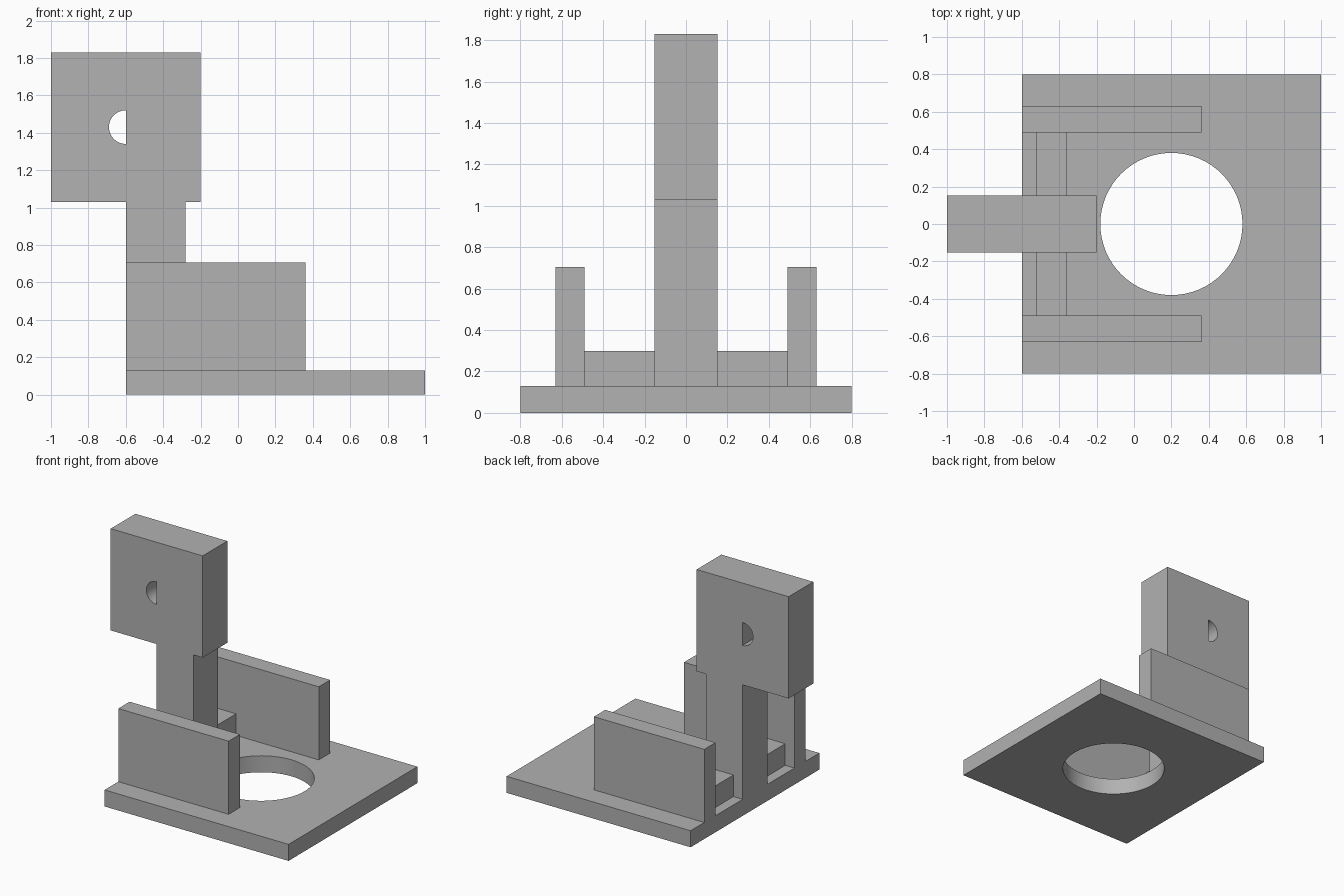
import bpy, bmesh
from math import sin, cos, pi, radians

if "Cube" in bpy.data.objects:
    bpy.data.objects.remove(bpy.data.objects["Cube"], do_unlink=True)

# One plain grey for the whole bracket
grey = bpy.data.materials.new("plain_grey")
grey.use_nodes = True
colour = (0.445, 0.445, 0.445, 1)
grey.diffuse_color = colour
grey.node_tree.nodes["Principled BSDF"].inputs["Base Color"].default_value = colour


def arc(cx, cy, r, start, end, steps):
    angles = [start + (end - start) * i / steps for i in range(steps + 1)]
    return [(cx + r * cos(a), cy + r * sin(a)) for a in angles]


def rect(x0, x1, y0, y1):
    return [(x0, y0), (x1, y0), (x1, y1), (x0, y1)]


def plate(name, loops, thickness, location=(0, 0, 0), tilt=0):
    """Extrude a filled outline; any further loops become holes."""
    curve = bpy.data.curves.new(name, 'CURVE')
    curve.dimensions = '2D'
    curve.fill_mode = 'BOTH'
    curve.extrude = thickness / 2
    for points in loops:
        spline = curve.splines.new('POLY')
        spline.points.add(len(points) - 1)
        for p, (x, y) in zip(spline.points, points):
            p.co = (x, y, 0, 1)
        spline.use_cyclic_u = True
    obj = bpy.data.objects.new(name, curve)
    bpy.context.collection.objects.link(obj)
    obj.location = location
    obj.rotation_euler.x = tilt
    bpy.ops.object.select_all(action='DESELECT')
    obj.select_set(True)
    bpy.context.view_layer.objects.active = obj
    bpy.ops.object.convert(target='MESH')
    obj = bpy.context.object
    obj.name = name
    # Weld caps to walls so the solid is closed
    bm = bmesh.new()
    bm.from_mesh(obj.data)
    bmesh.ops.remove_doubles(bm, verts=bm.verts, dist=1e-5)
    bmesh.ops.recalc_face_normals(bm, faces=bm.faces)
    bm.to_mesh(obj.data)
    bm.free()
    obj.data.materials.clear()
    obj.data.materials.append(grey)
    bpy.ops.object.shade_smooth_by_angle(angle=radians(30))
    return obj


BASE = 0.13

# Base plate with a round opening
opening = arc(0.2, 0, 0.38, 0, 2 * pi, 64)[:-1]
plate("base_plate", [rect(-0.6, 1, -0.8, 0.8), opening], BASE, (0, 0, BASE / 2))

# Post and square head in one outline, with a half-round shaft hole
outline = [(-0.6, BASE), (-0.28, BASE), (-0.28, 1.03), (-0.2, 1.03),
           (-0.2, 1.83), (-1, 1.83), (-1, 1.03), (-0.6, 1.03)]
shaft_hole = arc(-0.6, 1.43, 0.09, pi / 2, 3 * pi / 2, 24)
plate("post_and_head", [outline, shaft_hole], 0.306, tilt=pi / 2)

# Side walls and the low braces joining them to the post
for side, word in ((1, "back"), (-1, "front")):
    plate(word + "_side_wall", [rect(-0.6, 0.36, BASE, 0.705)], 0.14,
          (0, side * 0.56, 0), pi / 2)
    plate(word + "_brace", [rect(-0.52, -0.36, BASE, 0.3)], 0.337,
          (0, side * 0.3215, 0), pi / 2)
